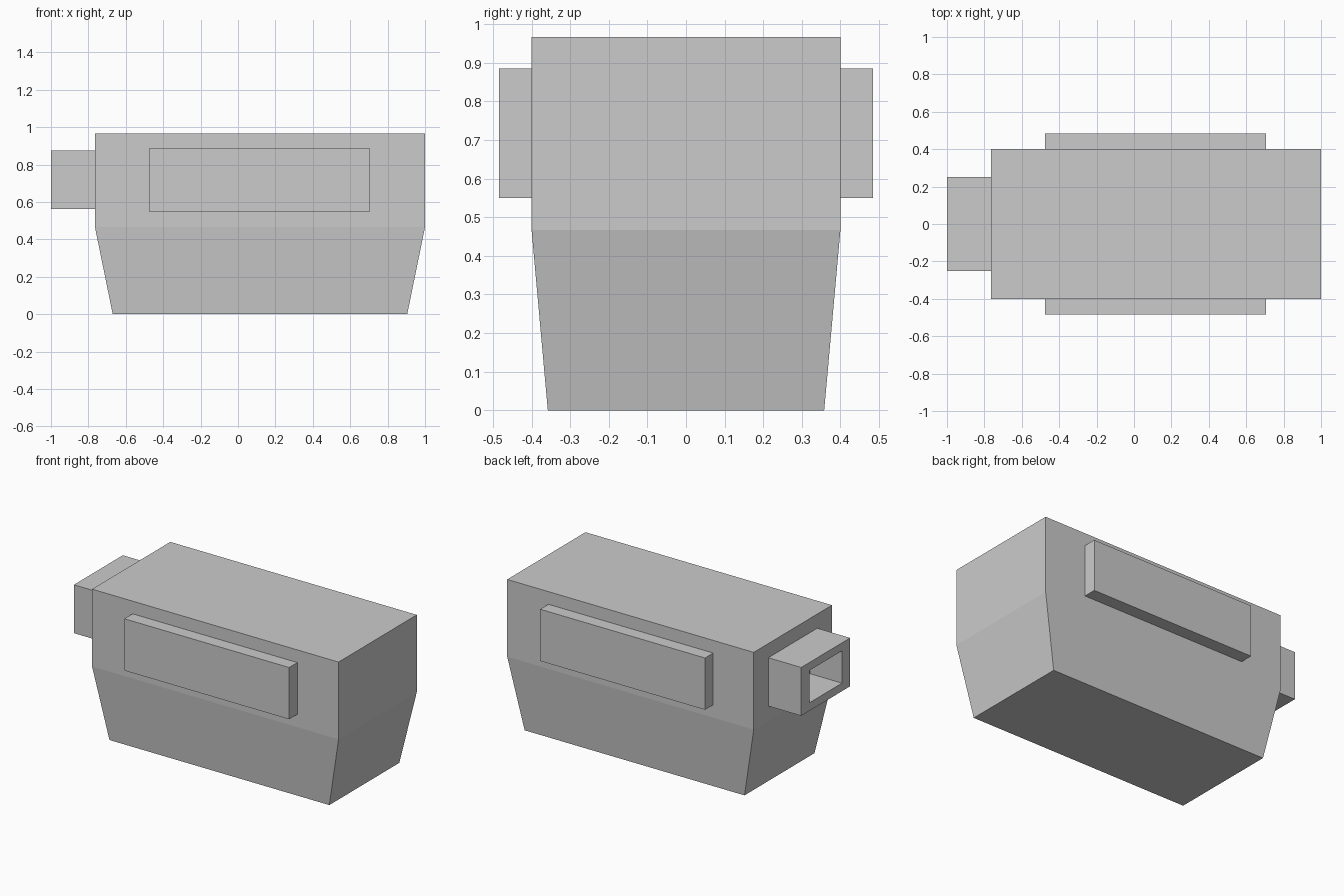
import bpy
import bmesh
from mathutils import Vector

cube = bpy.data.objects.get("Cube")
if cube:
    bpy.data.objects.remove(cube, do_unlink=True)

grey = bpy.data.materials.new("light_grey")
grey.use_nodes = True
colour = (0.6, 0.6, 0.6, 1)
grey.diffuse_color = colour
grey.node_tree.nodes["Principled BSDF"].inputs["Base Color"].default_value = colour


def finish(name, bm):
    bmesh.ops.recalc_face_normals(bm, faces=bm.faces)
    mesh = bpy.data.meshes.new(name)
    bm.to_mesh(mesh)
    bm.free()
    mesh.materials.append(grey)
    obj = bpy.data.objects.new(name, mesh)
    bpy.context.collection.objects.link(obj)
    return obj


def box(low, high):
    low, high = Vector(low), Vector(high)
    bm = bmesh.new()
    bmesh.ops.create_cube(bm, size=1)
    bmesh.ops.scale(bm, vec=high - low, verts=bm.verts)
    bmesh.ops.translate(bm, vec=(low + high) / 2, verts=bm.verts)
    return bm


def face_towards(bm, direction):
    return max(bm.faces, key=lambda f: f.calc_center_median().dot(Vector(direction)))


# Body: straight upper half, lower half tapering to a smaller base
bm = box((-0.765, -0.4, 0.467), (1, 0.4, 0.967))
base = face_towards(bm, (0, 0, -1))
lower = bmesh.ops.extrude_discrete_faces(bm, faces=[base])["faces"][0]
for v in lower.verts:
    v.co.x = 0.1175 + (v.co.x - 0.1175) * 0.892
    v.co.y *= 0.895
    v.co.z = 0
finish("body", bm)

# Raised panels on both long sides
for name, side in (("front_panel", -1), ("back_panel", 1)):
    y_low, y_high = sorted((side * 0.4, side * 0.484))
    finish(name, box((-0.475, y_low, 0.55), (0.705, y_high, 0.885)))

# Hollow rectangular spout on the end
bm = box((-1, -0.25, 0.562), (-0.765, 0.25, 0.875))
mouth = face_towards(bm, (-1, 0, 0))
centre = mouth.calc_center_median()
inner = bmesh.ops.extrude_discrete_faces(bm, faces=[mouth])["faces"][0]
for v in inner.verts:
    v.co = centre + (v.co - centre) * 0.667
floor = bmesh.ops.extrude_discrete_faces(bm, faces=[inner])["faces"][0]
bmesh.ops.translate(bm, vec=(0.23, 0, 0), verts=floor.verts)
finish("spout", bm)
